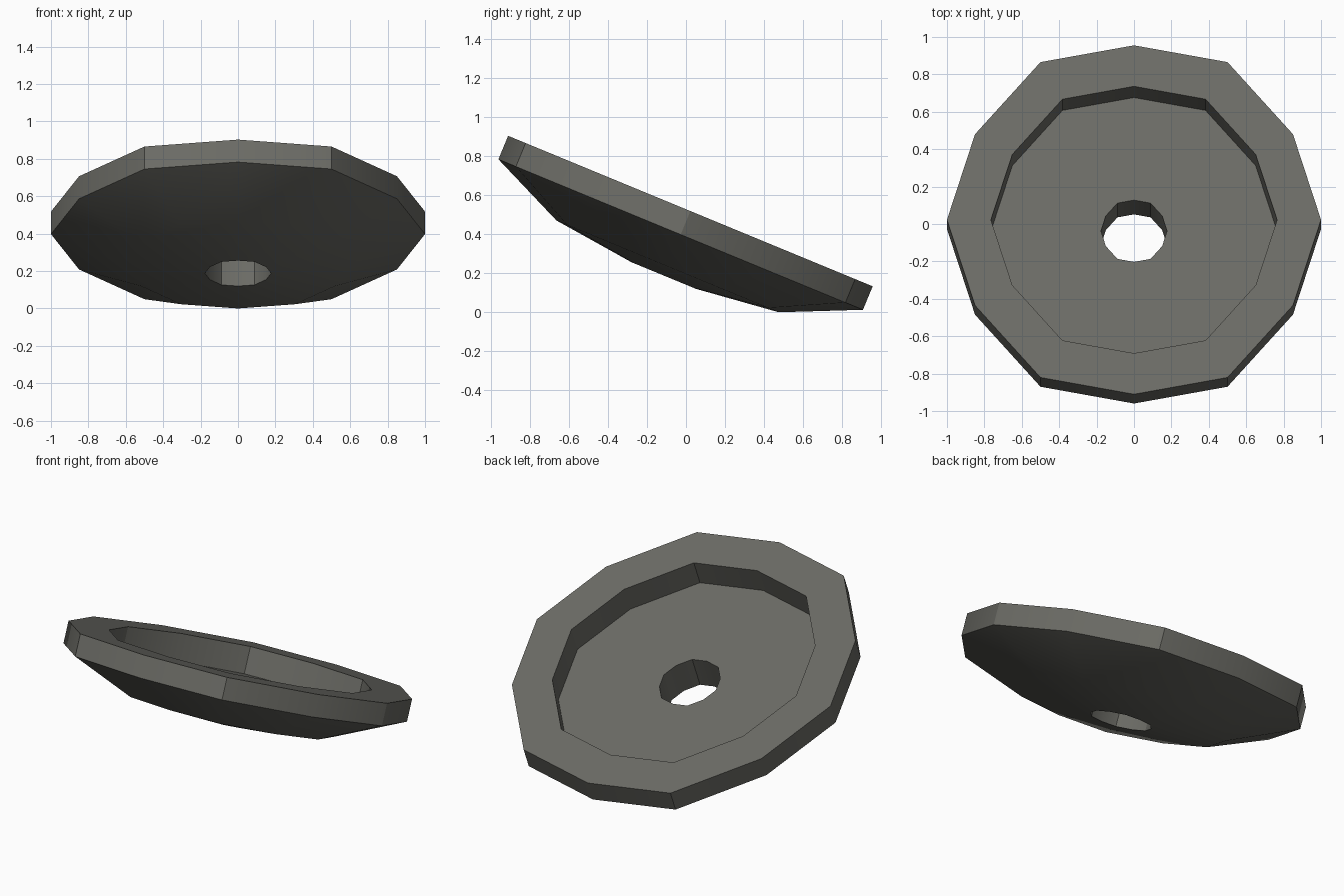
import bpy, bmesh, math
from mathutils import Matrix

if "Cube" in bpy.data.objects:
    bpy.data.objects.remove(bpy.data.objects["Cube"])

# Twelve-sided outline at unit scale, mirrored from one quadrant
quad = [(1.0, 0.0), (0.85, 0.495), (0.5, 0.912)]
right = [(x, -y) for x, y in quad[:0:-1]] + quad
outline = [(0, -1.009)] + [(x, y) for x, y in right] + [(0, 1.009)] + [(-x, y) for x, y in right[::-1]]

# Closed cross-section: (outline scale, height)
profile = [(0.765, 0.0), (0.765, -0.157), (0.177, -0.157),
           (0.177, -0.357), (0.61, -0.306), (1.0, -0.13), (1.0, 0.0)]

bm = bmesh.new()
rings = [[bm.verts.new((x * s, y * s, z)) for x, y in outline] for s, z in profile]
n = len(outline)
for a, b in zip(rings, rings[1:] + rings[:1]):
    for i in range(n):
        j = (i + 1) % n
        bm.faces.new((a[i], a[j], b[j], b[i]))
bmesh.ops.recalc_face_normals(bm, faces=bm.faces)

# Lean the dish towards the back and rest it on the ground
tilt = Matrix.Rotation(math.radians(-22.43), 4, 'X')
bm.transform(Matrix.Translation((0, 0.0225, 0.52)) @ tilt)
low = min(v.co.z for v in bm.verts)
bm.transform(Matrix.Translation((0, 0, -low)))

mesh = bpy.data.meshes.new("tilted_dish")
bm.to_mesh(mesh)
bm.free()
dish = bpy.data.objects.new("tilted_dish", mesh)
bpy.context.collection.objects.link(dish)

# Dark warm grey
mat = bpy.data.materials.new("dark_grey")
mat.diffuse_color = (0.147, 0.147, 0.130, 1)
mat.use_nodes = True
mat.node_tree.nodes["Principled BSDF"].inputs["Base Color"].default_value = mat.diffuse_color
mesh.materials.append(mat)

bpy.context.view_layer.objects.active = dish
dish.select_set(True)
bpy.ops.object.shade_smooth_by_angle(angle=math.radians(30))
